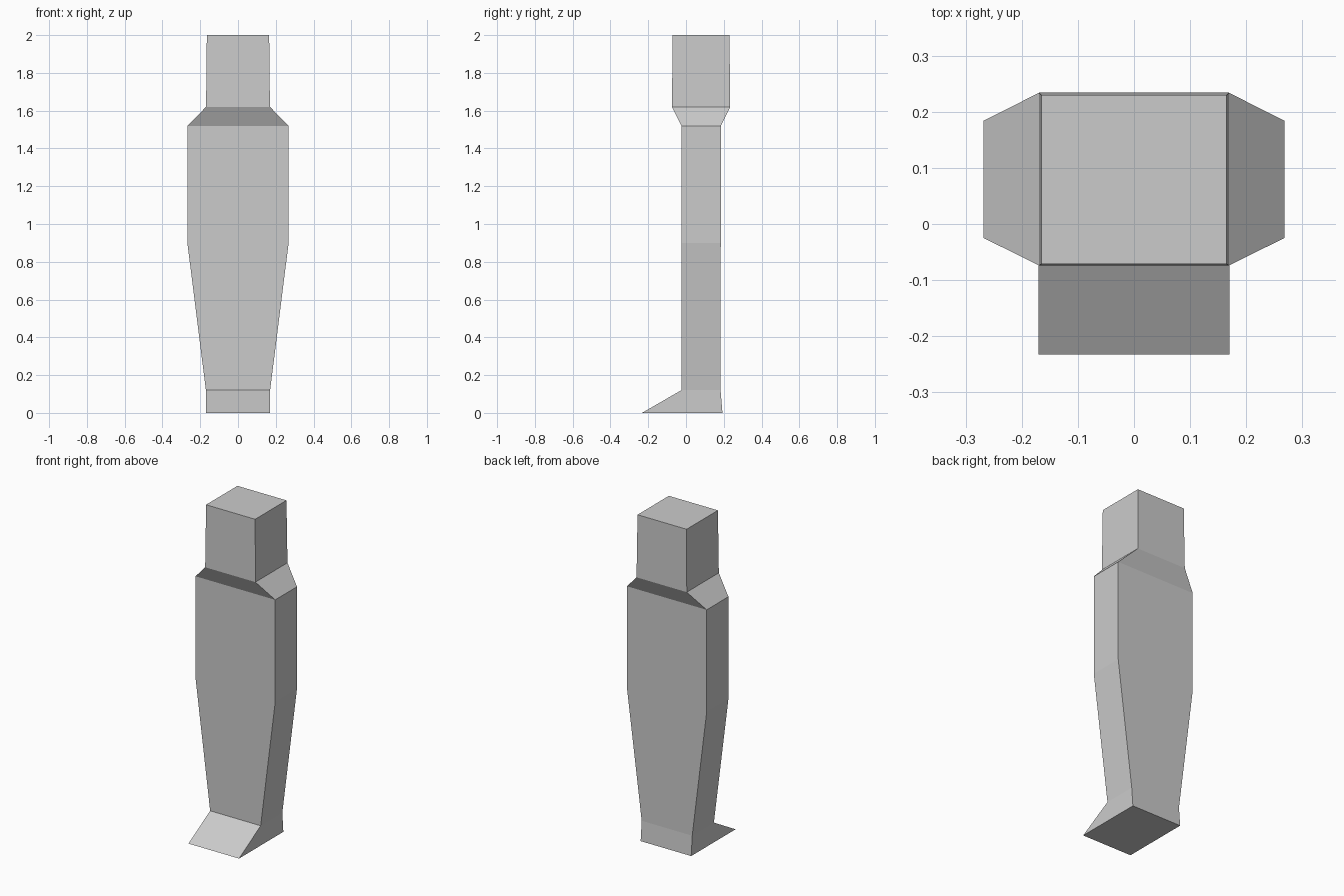
import bpy, bmesh

if "Cube" in bpy.data.objects:
    bpy.data.objects.remove(bpy.data.objects["Cube"])

# Rectangular cross-sections from sole to crown: z, half width, front y, back y
SECTIONS = [
    (0.00, 0.170, -0.233, 0.193),   # sole
    (0.12, 0.170, -0.025, 0.183),   # ankle
    (0.90, 0.268, -0.025, 0.184),   # hip
    (1.52, 0.268, -0.025, 0.184),   # shoulder
    (1.62, 0.169, -0.074, 0.234),   # chin
    (2.00, 0.165, -0.071, 0.230),   # crown
]


def loft(name, sections):
    bm = bmesh.new()
    rings = [[bm.verts.new(p) for p in
              ((-w, f, z), (w, f, z), (w, b, z), (-w, b, z))]
             for z, w, f, b in sections]
    for low, high in zip(rings, rings[1:]):
        for i in range(4):
            j = (i + 1) % 4
            bm.faces.new((low[i], low[j], high[j], high[i]))
    # Close the sole and the crown
    bm.faces.new(rings[0][::-1])
    bm.faces.new(rings[-1])
    bmesh.ops.recalc_face_normals(bm, faces=bm.faces)
    mesh = bpy.data.meshes.new(name)
    bm.to_mesh(mesh)
    bm.free()
    obj = bpy.data.objects.new(name, mesh)
    bpy.context.collection.objects.link(obj)
    return obj


# Single closed low-poly figure with foot, legs, torso and head
loft("blocky_figure", SECTIONS)
